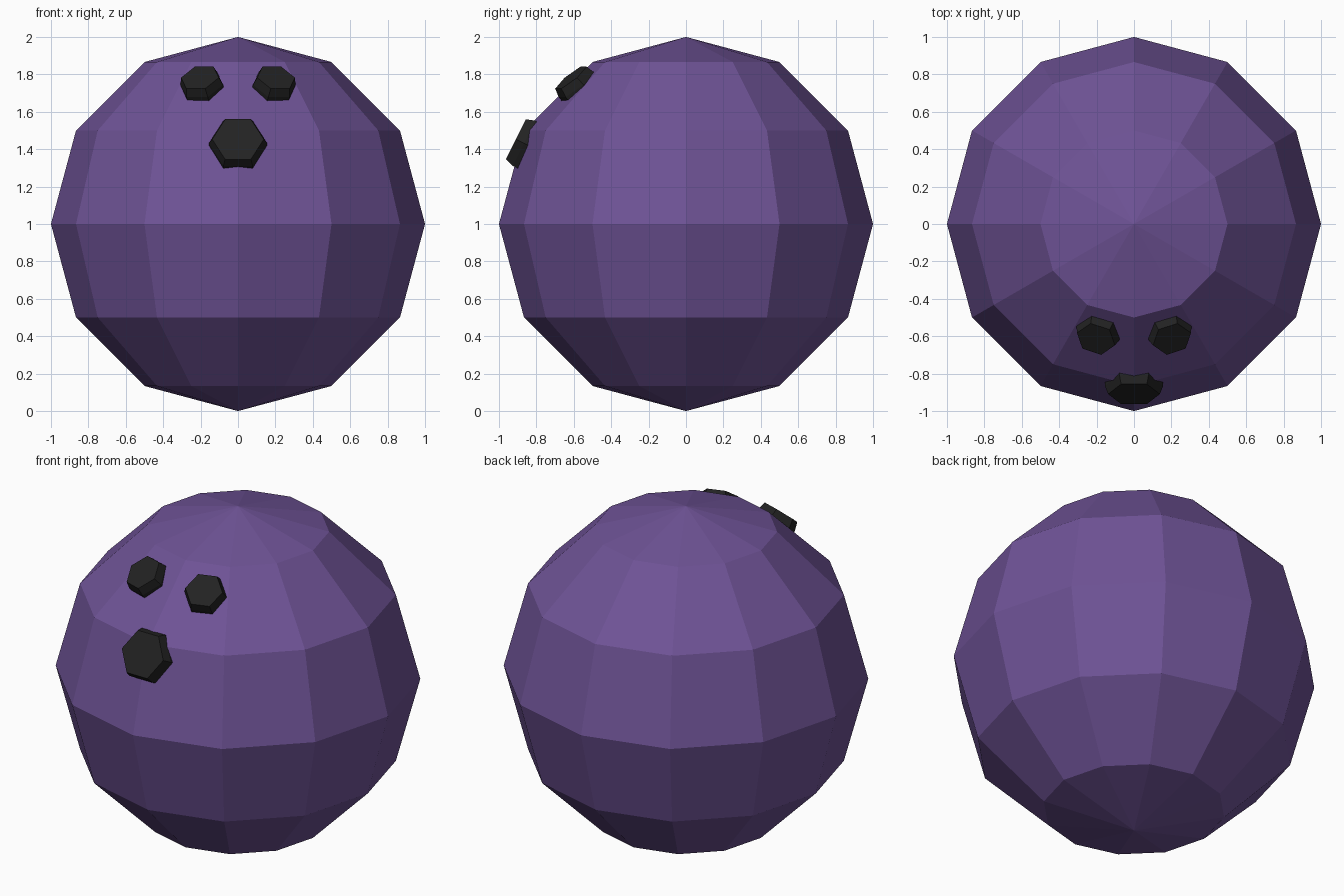
import bpy, bmesh
from mathutils import Vector, Matrix
from math import pi

if "Cube" in bpy.data.objects:
    bpy.data.objects.remove(bpy.data.objects["Cube"])


def material(name, rgb):
    m = bpy.data.materials.new(name)
    m.diffuse_color = (*rgb, 1)
    m.use_nodes = True
    m.node_tree.nodes["Principled BSDF"].inputs["Base Color"].default_value = m.diffuse_color
    return m


purple = material("purple", (0.157, 0.086, 0.305))
black = material("black", (0.016, 0.016, 0.016))

CENTRE = Vector((0, 0, 1))


def make_object(name, bm, mat):
    bmesh.ops.recalc_face_normals(bm, faces=bm.faces)
    mesh = bpy.data.meshes.new(name)
    bm.to_mesh(mesh)
    bm.free()
    mesh.materials.append(mat)
    ob = bpy.data.objects.new(name, mesh)
    bpy.context.collection.objects.link(ob)
    return ob


# Ball: low-poly sphere with 12 sides and 6 bands
bm = bmesh.new()
bmesh.ops.create_uvsphere(bm, u_segments=12, v_segments=6, radius=1,
                          matrix=Matrix.Translation(CENTRE))
make_object("ball", bm, purple)


# Finger holes: raised hexagonal plugs, tapered at the rim, facing outwards
def plug(name, direction, radius):
    out = Vector(direction).normalized()
    side = Vector((0, 0, 1)).cross(out).normalized()
    up = out.cross(side)
    bm = bmesh.new()
    rings = []
    for dist, r in ((0.90, radius), (0.967, radius), (1.016, radius * 0.885)):
        ring = []
        for i in range(6):
            p = Matrix.Rotation(i * pi / 3, 3, out) @ side
            ring.append(bm.verts.new(CENTRE + out * dist + p * r))
        rings.append(ring)
    for low, high in zip(rings, rings[1:]):
        for i in range(6):
            j = (i + 1) % 6
            bm.faces.new((low[i], low[j], high[j], high[i]))
    bm.faces.new(rings[0][::-1])
    bm.faces.new(rings[-1])
    make_object(name, bm, black)


plug("thumb_hole", (0, -0.895, 0.446), 0.156)
for label, s in (("left", -1), ("right", 1)):
    plug(label + "_finger_hole", (s * 0.195, -0.59, 0.75), 0.12)
